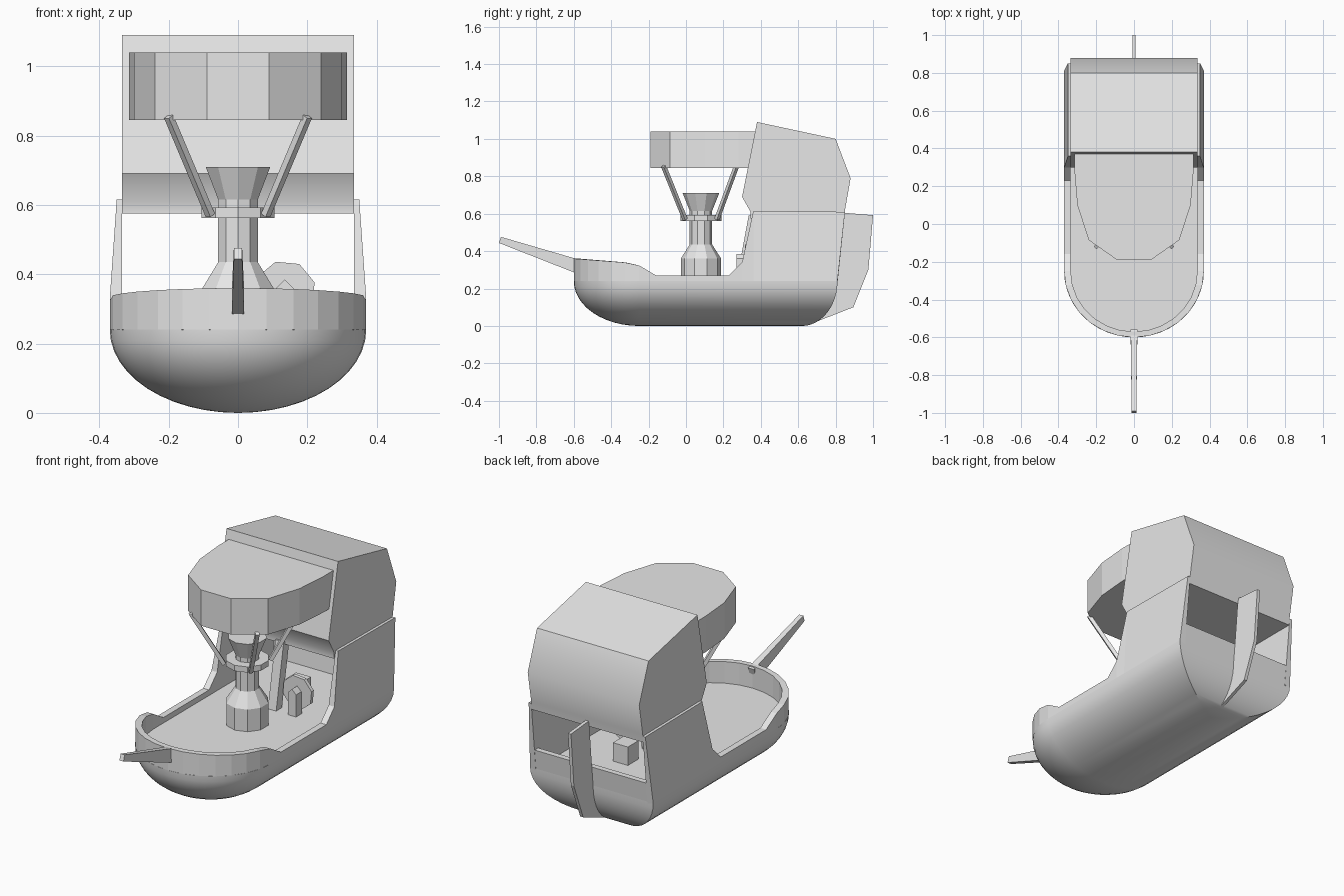
import bpy, bmesh, math
from mathutils import Vector

cube = bpy.data.objects.get("Cube")
if cube:
    bpy.data.objects.remove(cube, do_unlink=True)

GREY = (0.8, 0.8, 0.8, 1)
grey = bpy.data.materials.new("plain_grey")
grey.use_nodes = True
grey.diffuse_color = GREY
grey.node_tree.nodes["Principled BSDF"].inputs["Base Color"].default_value = GREY


def finish(name, bm, smooth=None):
    """Turn a bmesh into a named object, flat or smoothed below an angle."""
    bmesh.ops.recalc_face_normals(bm, faces=bm.faces[:])
    mesh = bpy.data.meshes.new(name)
    bm.to_mesh(mesh)
    bm.free()
    mesh.materials.append(grey)
    obj = bpy.data.objects.new(name, mesh)
    bpy.context.scene.collection.objects.link(obj)
    if smooth:
        bpy.ops.object.select_all(action='DESELECT')
        obj.select_set(True)
        bpy.context.view_layer.objects.active = obj
        bpy.ops.object.shade_smooth_by_angle(angle=math.radians(smooth))
    return obj


def loft(name, rings, closed=True, smooth=None):
    """Skin a list of equal point rings and cap both ends."""
    bm = bmesh.new()
    rows = [[bm.verts.new(p) for p in ring] for ring in rings]
    n = len(rows[0])
    for a, b in zip(rows, rows[1:]):
        for i in range(n):
            j = (i + 1) % n
            bm.faces.new((a[i], a[j], b[j], b[i]))
    if closed:
        bm.faces.new(rows[0])
        bm.faces.new(rows[-1])
    return finish(name, bm, smooth)


def side_extrude(name, profile, half, centre=0, smooth=None):
    """Extrude a (y, z) profile across x."""
    return loft(name, [[(centre + s * half, y, z) for y, z in profile]
                       for s in (-1, 1)], smooth=smooth)


def beam(name, a, b, size_a, size_b):
    """Square bar, size is (width, height) at either end."""
    a, b = Vector(a), Vector(b)
    q = (b - a).to_track_quat('Z', 'X')
    corners = ((-1, -1), (1, -1), (1, 1), (-1, 1))
    return loft(name, [[p + q @ Vector((i * s[0] / 2, j * s[1] / 2, 0))
                        for i, j in corners]
                       for p, s in ((a, size_a), (b, size_b))])


def lerp_table(table, y):
    for (y0, z0), (y1, z1) in zip(table, table[1:]):
        if y <= y1:
            return z0 + (z1 - z0) * max(0, y - y0) / (y1 - y0)
    return table[-1][1]


# Rounded hull: bow is part of an ellipsoid, stern is a curved cut
DECK, BEAM, BOW, BOW_Y, STERN_Y = 0.24, 0.37, 0.35, -0.25, 0.62


def hull_level(t):
    c, z = math.cos(t), DECK * (1 - math.sin(t))
    stern = STERN_Y + 0.19 * c
    ring = [(-BEAM * c, stern, z)]
    for i in range(25):
        a = math.pi * i / 24
        ring.append((-BEAM * c * math.cos(a), BOW_Y - BOW * c * math.sin(a), z))
    return ring + [(BEAM * c, stern, z)]


loft("hull", [hull_level(math.radians(min(7.5 * k, 89.5))) for k in range(13)],
     smooth=30)

# Bulwark: one wall around the bow that rises into the stern cheeks
RAIL = [(-0.6, 0.36), (-0.27, 0.335), (-0.16, 0.27), (0.23, 0.27),
        (0.30, 0.34), (0.36, 0.615), (0.81, 0.61)]


def wall_station(x, y, dx, dy):
    top = lerp_table(RAIL, y)
    rise = max(0, top - 0.33)
    lean = 1 - 0.19 * rise if y > 0 else 1
    back = 0.04 if y > 0.8 else 0
    inner = (x - dx, y - dy)
    return [(x, y, DECK), (x * lean, y + back, top),
            (*[inner[0], inner[1] + back], top), (*inner, DECK - 0.01)]


side_ys = [0.81, 0.36, 0.30, 0.23, -0.16]
stations = [wall_station(-BEAM, y, -0.035, 0) for y in side_ys]
for i in range(15):
    a = math.pi * i / 14
    cx, cy = -math.cos(a), -math.sin(a)
    stations.append(wall_station(BEAM * cx, BOW_Y + BOW * cy, 0.035 * cx, 0.03 * cy))
stations += [wall_station(BEAM, y, 0.035, 0) for y in reversed(side_ys)]
loft("bulwark", stations)

# Low transom between the cheeks, open above
side_extrude("transom", [(0.81, 0.24), (0.821, 0.345), (0.79, 0.345), (0.78, 0.24)], 0.345)

# Tall stern cabin
side_extrude("stern_cabin", [(0.345, 0.575), (0.345, 0.61), (0.30, 0.69), (0.38, 1.09),
                             (0.80, 1.0), (0.88, 0.79), (0.85, 0.62), (0.845, 0.575)],
             0.335, smooth=33)

# Faceted canopy in front of the cabin
half = [(0.315, 0.40), (0.315, 0.28), (0.30, 0.10), (0.24, -0.085), (0.09, -0.19)]
plan = half + [(-x, y) for x, y in reversed(half)]
loft("canopy", [[(x, y, z) for x, y in plan] for z in (0.845, 1.04)])

# Turned funnel column
COLUMN_Y = 0.08


def turned(name, profile, sides=10):
    loft(name, [[(r * math.cos(math.tau * (i + 0.5) / sides),
                  COLUMN_Y + r * math.sin(math.tau * (i + 0.5) / sides), z)
                 for i in range(sides)] for r, z in profile])


turned("column", [(0.108, 0.23), (0.108, 0.36), (0.06, 0.435), (0.06, 0.615), (0.098, 0.71)])
turned("column_ring", [(0.11, 0.562), (0.11, 0.593)])

# Four struts carrying the canopy
for sx, side in ((-1, "right"), (1, "left")):
    for y0, y1, end in ((-0.005, -0.12, "front"), (0.165, 0.27, "rear")):
        beam(f"{end}_{side}_strut", (sx * 0.08, y0, 0.57), (sx * 0.2, y1, 0.855),
             (0.02, 0.02), (0.02, 0.02))

# Bowsprit and rudder
beam("bowsprit", (0, -0.57, 0.315), (0, -0.995, 0.46), (0.075, 0.036), (0.034, 0.024))
side_extrude("rudder", [(0.845, 0.605), (1.0, 0.592), (0.975, 0.3), (0.895, 0.1),
                        (0.69, 0.02), (0.75, 0.08), (0.795, 0.16), (0.81, 0.24)], 0.009)

# Deck fittings: leaning lever, wheel on its stand, and a small locker
side_extrude("lever", [(0.27, 0.24), (0.32, 0.24), (0.385, 0.59), (0.335, 0.59)], 0.025, 0.015)
wheel = [(0.135 + 0.09 * math.cos(math.tau * i / 8 + 0.3),
          0.35 + 0.09 * math.sin(math.tau * i / 8 + 0.3)) for i in range(8)]
loft("wheel", [[(x, y, z) for x, z in wheel] for y in (0.315, 0.335)])
stand = [(0.11, 0.24), (0.16, 0.24), (0.16, 0.36), (0.135, 0.385), (0.11, 0.36)]
loft("wheel_stand", [[(x, y, z) for x, z in stand] for y in (0.27, 0.32)])
side_extrude("locker", [(0.43, 0.24), (0.52, 0.24), (0.52, 0.34), (0.43, 0.34)], 0.045, 0.03)
